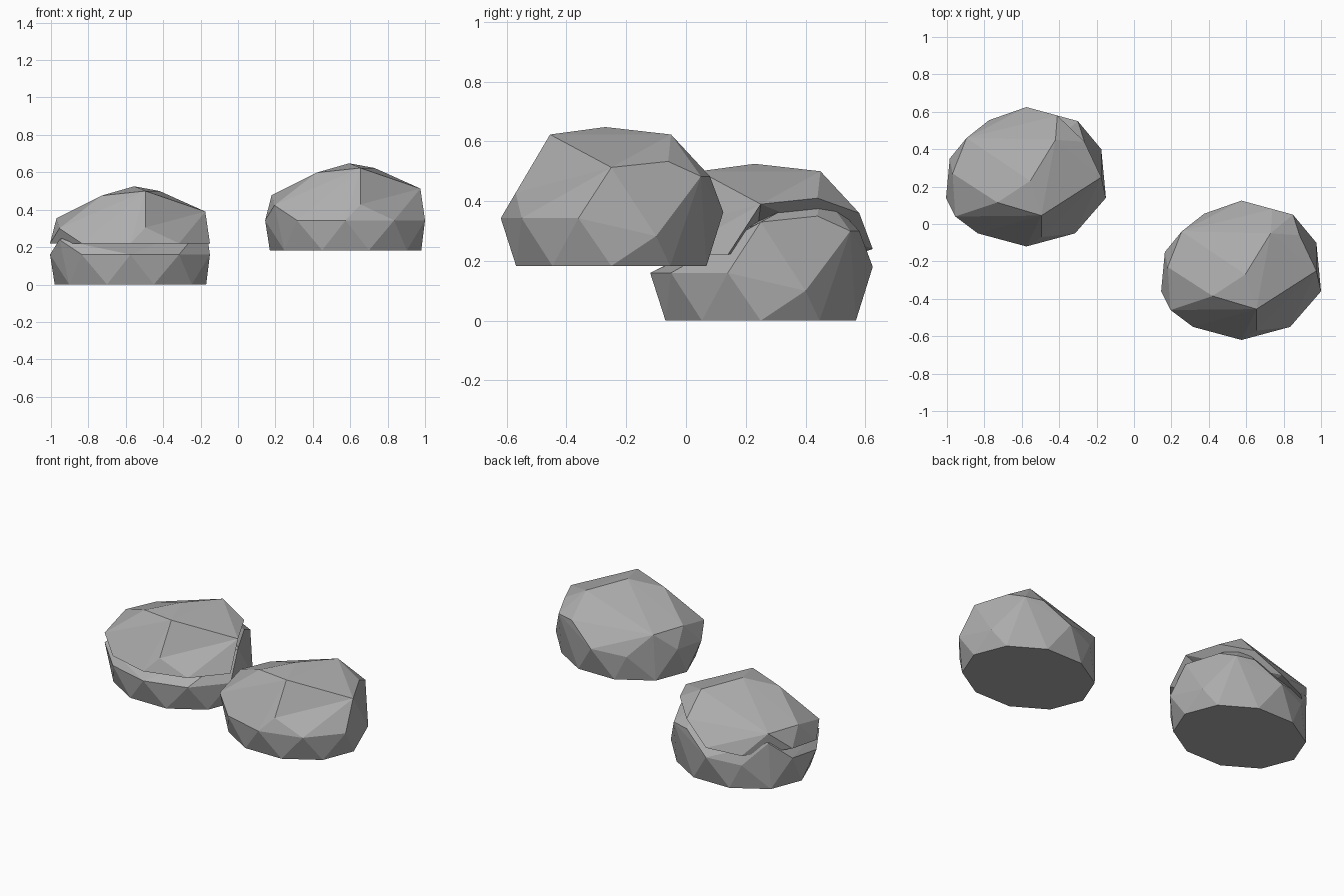
import bpy
import bmesh
import math
from mathutils import Vector

cube = bpy.data.objects.get("Cube")
if cube:
    bpy.data.objects.remove(cube, do_unlink=True)

# One plain stone colour
stone = bpy.data.materials.new("grey_stone")
stone.use_nodes = True
colour = (0.42, 0.42, 0.42, 1.0)
stone.diffuse_color = colour
stone.node_tree.nodes["Principled BSDF"].inputs["Base Color"].default_value = colour

# Corners along the seam between the base and the cap
seam = {
    "front": (0, -.37, .16),
    "front_right": (.26, -.30, .16),
    "right": (.425, -.11, .16),
    "right_high": (.40, 0, .33),
    "right_back": (.31, .19, .35),
    "back_high": (.155, .20, .44),
    "back_right": (.165, .33, .30),
    "back": (0, .375, .18),
    "back_left": (-.2, .305, .155),
    "left_back": (-.32, .21, .29),
    "left_low": (-.41, .1, .18),
    "left": (-.43, -.11, .16),
    "left_high": (-.38, -.21, .24),
    "front_left": (-.26, -.30, .16),
}

# Corners of the cap above the seam
crown = {
    "apex": (.02, -.02, .465),
    "notch_top": (.08, -.205, .44),
    "notch_foot": (.08, -.32, .245),
    "top_left": (-.155, -.135, .415),
    "left_shoulder": (-.395, .02, .295),
}

# Extra corners that bulge out of the base on the right and back
flank = [(.275, .30, .30), (.40, .15, .10)]


def footprint(sides=10, rx=.405, ry=.335):
    """Flat ground outline of the stone."""
    step = math.tau / sides
    return [(rx * math.cos(i * step), ry * math.sin(i * step), 0) for i in range(sides)]


def chunk(name, corners, location):
    """Flat-faced convex block of stone spanning the given corners."""
    bm = bmesh.new()
    for corner in corners:
        bm.verts.new(corner)
    hull = bmesh.ops.convex_hull(bm, input=bm.verts[:])
    loose = {v for key in ("geom_interior", "geom_unused") for v in hull[key]
             if isinstance(v, bmesh.types.BMVert)}
    loose = [v for v in loose if v.is_valid and not v.link_faces]
    bmesh.ops.delete(bm, geom=loose, context='VERTS')
    bmesh.ops.recalc_face_normals(bm, faces=bm.faces[:])
    mesh = bpy.data.meshes.new(name)
    bm.to_mesh(mesh)
    bm.free()
    mesh.materials.append(stone)
    obj = bpy.data.objects.new(name, mesh)
    obj.location = location
    bpy.context.scene.collection.objects.link(obj)
    return obj


# The cap leaves out the ledge corners so that its notch wall stays open
ledge_names = ("front_right", "right")
cap_corners = [p for n, p in seam.items() if n not in ledge_names] + list(crown.values())
ledge_corners = [seam[n] for n in ledge_names + ("front", "right_high")]
ledge_corners += [crown["notch_foot"], (0, 0, .2)]
base_corners = list(seam.values()) + flank + footprint()


def boulder(name, location, lift):
    """Boulder in a base and a cap; a lift opens a crack at the seam."""
    place = Vector(location)
    raised = place + Vector((0, 0, lift))
    chunk(name + "_base", base_corners, place)
    chunk(name + "_cap", cap_corners, raised)
    chunk(name + "_ledge", ledge_corners, raised)


boulder("whole_boulder", (.575, -.25, .183), 0)
boulder("cracked_boulder", (-.575, .25, 0), .06)
